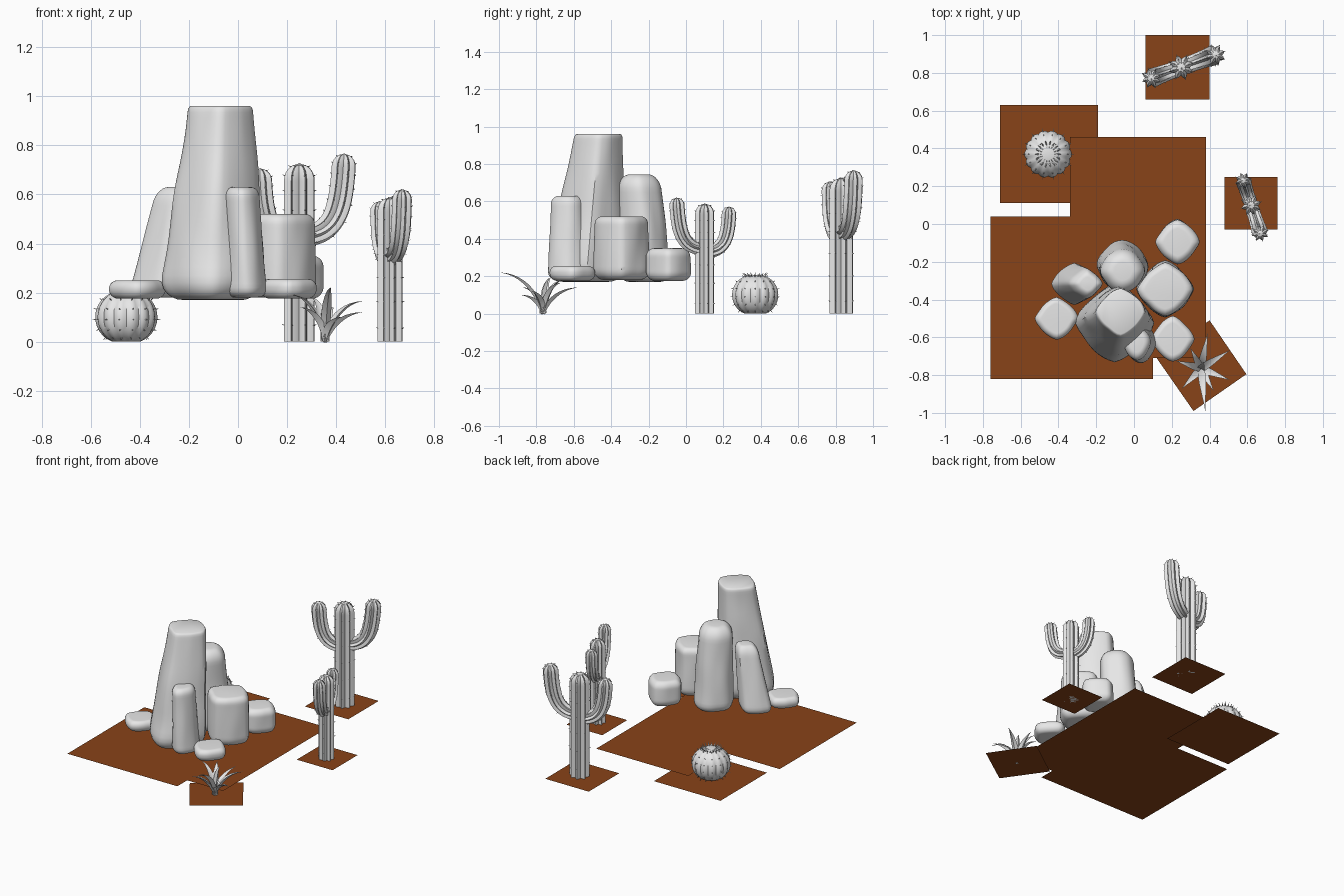
import bpy, bmesh, math
from mathutils import Vector, noise
from mathutils.geometry import interpolate_bezier

cube = bpy.data.objects.get("Cube")
if cube:
    bpy.data.objects.remove(cube, do_unlink=True)


def material(name, color):
    m = bpy.data.materials.new(name)
    m.use_nodes = True
    m.diffuse_color = color
    bsdf = m.node_tree.nodes["Principled BSDF"]
    bsdf.inputs["Base Color"].default_value = color
    bsdf.inputs["Roughness"].default_value = 0.8
    return m


GREY = material("pale_grey", (0.8, 0.8, 0.8, 1))
SOIL = material("brown_soil", (0.25, 0.056, 0.009, 1))
Z = Vector((0, 0, 1))


def finish(name, bm, mat, angle=40):
    mesh = bpy.data.meshes.new(name)
    bm.to_mesh(mesh)
    bm.free()
    mesh.materials.append(mat)
    ob = bpy.data.objects.new(name, mesh)
    bpy.context.collection.objects.link(ob)
    if angle:
        bpy.ops.object.select_all(action='DESELECT')
        ob.select_set(True)
        bpy.context.view_layer.objects.active = ob
        bpy.ops.object.shade_smooth_by_angle(angle=math.radians(angle))
    return ob


def loft(bm, rings):
    rows = [[bm.verts.new(p) for p in ring] for ring in rings]
    n = len(rows[0])
    for a, b in zip(rows, rows[1:]):
        for i in range(n):
            j = (i + 1) % n
            bm.faces.new((a[i], a[j], b[j], b[i]))
    bm.faces.new(rows[0][::-1])
    bm.faces.new(rows[-1])


def spine(bm, base, direction, length, width):
    # Thin three-sided thorn
    d = direction.normalized()
    u = d.orthogonal().normalized() * width
    w = d.cross(u)
    foot = [bm.verts.new(base + u * math.cos(a) + w * math.sin(a)) for a in (0, 2.1, 4.2)]
    tip = bm.verts.new(base + d * length)
    for i in range(3):
        bm.faces.new((foot[i], foot[(i + 1) % 3], tip))


# Ground patches
def ground(name, corners, z=0.0):
    bm = bmesh.new()
    bm.faces.new([bm.verts.new((x, y, z)) for x, y in corners])
    finish(name, bm, SOIL, 0)


def box_corners(x0, x1, y0, y1):
    return [(x0, y0), (x1, y0), (x1, y1), (x0, y1)]


ground("rock_ground", [(-.76, -.82), (.1, -.82), (.1, -.71), (.38, -.71),
                       (.38, .46), (-.34, .46), (-.34, .04), (-.76, .04)], 0.012)
ground("barrel_cactus_ground", box_corners(-.71, -.19, .11, .63))
ground("tall_cactus_ground", box_corners(.06, .4, .66, 1))
ground("small_cactus_ground", box_corners(.48, .76, -.03, .25))
ground("agave_ground", [(.12, -.71), (.315, -.99), (.595, -.795), (.4, -.51)])


# Rocks: rounded diamond columns with taper, lean and a little unevenness
def rock(name, center, half, z0, z1, top=0.8, lean=(0, 0), round_top=0.05,
         round_bottom=0.06, power=1.4):
    bm = bmesh.new()
    rings, steps, sides = [], 26, 40
    for k in range(steps + 1):
        t = 0.5 - 0.5 * math.cos(math.pi * k / steps)
        z = z0 + (z1 - z0) * t
        inset = 0
        for d, r in ((z - z0, round_bottom), (z1 - z, round_top)):
            if d < r:
                inset += r * (1 - math.sqrt(max(0, 1 - (1 - d / r) ** 2)))
        ring = []
        for i in range(sides):
            a = math.tau * i / sides
            c, s = math.cos(a), math.sin(a)
            f = (abs(c) ** power + abs(s) ** power) ** (-1 / power) * (1 + (top - 1) * t)
            f *= 1 - inset / min(half)
            f *= 1 + 0.06 * noise.noise(Vector((c * 1.5 + center[0] * 9, s * 1.5, z * 4)))
            ring.append((center[0] + lean[0] * t + half[0] * f * c,
                         center[1] + lean[1] * t + half[1] * f * s, z))
        rings.append(ring)
    loft(bm, rings)
    finish(name, bm, GREY)


rock("main_rock", (-.105, -.535), (.22, .215), .17, .96, .6, (.035, .07), .02, .1)
rock("back_rock", (-.06, -.22), (.14, .14), .17, .745, .8, (0, -.03), .08, .06, 1.7)
rock("left_rock", (-.325, -.315), (.125, .115), .18, .63, .65, (.08, 0), .06, .05)
rock("far_left_slab", (-.41, -.5), (.115, .115), .175, .25, 1, (0, 0), .035, .04)
rock("front_rock", (.035, -.63), (.085, .11), .18, .63, .8, (-.02, 0), .04, .04, 1.7)
rock("right_rock", (.165, -.345), (.155, .15), .18, .52, .95, (0, 0), .04, .06)
rock("back_right_rock", (.23, -.095), (.12, .12), .175, .35, .97, (0, 0), .045, .05)
rock("front_right_slab", (.205, -.61), (.115, .12), .175, .255, 1, (0, 0), .035, .04)


# Ribbed cactus limb swept along a curve, rounded at the tip
def limb(bm, curve, side, r0, r1, ribs=8):
    n, sides = 34, ribs * 4
    fine = interpolate_bezier(*curve, 120)
    path = [fine[round(119 * math.sin(math.pi / 2 * k / n))] for k in range(n + 1)]
    total = sum((b - a).length for a, b in zip(path, path[1:]))
    rings, done = [], 0
    for k, p in enumerate(path):
        if k:
            done += (p - path[k - 1]).length
        tangent = (path[min(k + 1, n)] - path[max(k - 1, 0)]).normalized()
        across = side.cross(tangent)
        r = r0 + (r1 - r0) * min(1, 2 * done / total)
        u = min(1, (total - done) / r1)
        r *= max(0.06, math.sqrt(1 - (1 - u) ** 2))
        ring = []
        for i in range(sides):
            a = math.tau * i / sides
            rr = r * (0.84 + 0.16 * math.cos(ribs * a))
            out = across * math.cos(a) + side * math.sin(a)
            ring.append(p + out * rr)
            if i % 4 == 0 and k % 4 == 2:
                spine(bm, p + out * rr * .97, out + tangent * .4, r1 * .2, r1 * .05)
        rings.append(ring)
    loft(bm, rings)


def armed_cactus(name, x, y, size, degrees):
    bm = bmesh.new()
    a = math.radians(degrees)
    fwd = Vector((math.cos(a), math.sin(a), 0))
    side = Z.cross(fwd)

    def curve(points):
        return [Vector((x, y, 0)) + (fwd * d + Z * z) * size for d, z in points]

    limb(bm, curve([(0, 0), (0, .24), (0, .48), (0, .725)]), side, .066 * size, .066 * size)
    limb(bm, curve([(.02, .43), (.17, .44), (.185, .57), (.195, .765)]),
         side, .042 * size, .052 * size)
    limb(bm, curve([(-.02, .41), (-.15, .42), (-.165, .53), (-.17, .705)]),
         side, .042 * size, .05 * size)
    bmesh.ops.recalc_face_normals(bm, faces=bm.faces)
    finish(name, bm, GREY)


armed_cactus("tall_cactus", .25, .83, 1, 20)
armed_cactus("small_cactus", .62, .1, .81, -72)


# Barrel cactus with ribs, thorns and a spiny crown
def barrel_cactus(x, y):
    bm = bmesh.new()
    ribs, rings = 14, []
    mid = Vector((x, y, .1))
    for k in range(21):
        lat = -1.15 + (1.15 + 1.5) * k / 20
        ring = []
        for i in range(ribs * 4):
            a = math.tau * i / (ribs * 4)
            r = .125 * math.cos(lat) ** .85 * (.94 + .06 * abs(math.cos(ribs * a / 2)) * 1.2)
            out = Vector((math.cos(a), math.sin(a), 0))
            p = mid + out * r + Z * .108 * math.sin(lat)
            ring.append(p)
            if i % 4 == 0 and k % 3 == 2 and k < 18:
                spine(bm, p, out * math.cos(lat) + Z * math.sin(lat), .014, .003)
        rings.append(ring)
    loft(bm, rings)
    # Crown of larger spines
    for i in range(18):
        a = math.tau * i / 18
        out = Vector((math.cos(a), math.sin(a), 0))
        spine(bm, mid + out * .045 + Z * .092, out * .9 + Z, .04, .007)
        spine(bm, mid + out * .05 + Z * .092, out * -.5 + Z * .6, .028, .006)
    finish("barrel_cactus", bm, GREY)


barrel_cactus(-.455, .37)


# Agave: pointed leaves with a folded section, arching from one root
def agave(x, y, tips):
    bm = bmesh.new()
    root = Vector((x, y, 0))
    for tx, ty, tz in tips:
        tip = Vector((tx, ty, tz))
        flat = Vector((tx - x, ty - y, 0))
        side = Z.cross(flat.normalized())
        path = interpolate_bezier(root, root + flat * .15 + Z * tz * .55,
                                  root + flat * .5 + Z * tz * .95, tip, 11)
        rings = []
        for k, p in enumerate(path):
            t = k / 10
            w = max(.001, .027 * (1 - t ** 1.6) * (.65 + .7 * min(t, .5)))
            up = side.cross(path[max(k - 1, 0)] - path[min(k + 1, 10)]).normalized()
            rings.append([p + side * w + up * w * .4, p + up * w * .05,
                          p - side * w + up * w * .4, p - up * w * .5])
        loft(bm, rings)
    bmesh.ops.recalc_face_normals(bm, faces=bm.faces)
    finish("agave", bm, GREY)


agave(.355, -.765, [(.225, -.725, .19), (.39, -.58, .14), (.505, -.67, .165), (.505, -.825, .12),
                    (.378, -.99, .22), (.255, -.87, .14), (.3, -.66, .18), (.42, -.88, .1),
                    (.37, -.73, .19)])
